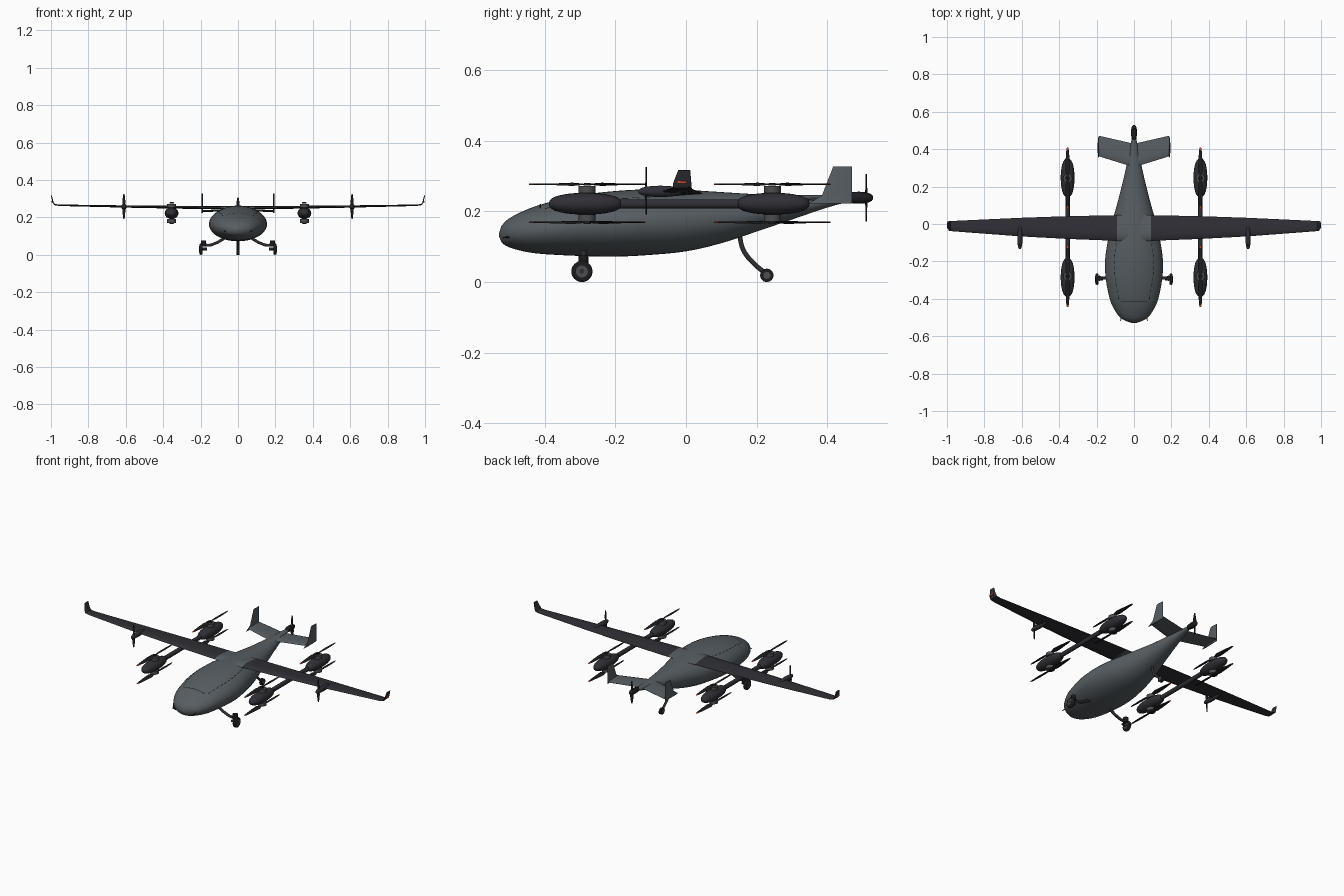
import bpy, bmesh, math
from mathutils import Vector, Matrix

if "Cube" in bpy.data.objects:
    bpy.data.objects.remove(bpy.data.objects["Cube"])


def material(name, rgb):
    m = bpy.data.materials.new(name)
    m.diffuse_color = (*rgb, 1)
    m.use_nodes = True
    m.node_tree.nodes["Principled BSDF"].inputs["Base Color"].default_value = m.diffuse_color
    return m


GREY = material("slate grey", (0.095, 0.112, 0.124))
DARK = material("carbon dark", (0.028, 0.028, 0.036))
BLACK = material("black", (0.012, 0.012, 0.014))
MOTOR = material("motor grey", (0.07, 0.075, 0.08))
ORANGE = material("orange red", (0.55, 0.07, 0.025))


def finish(bm, name, mats, angle=35):
    bmesh.ops.recalc_face_normals(bm, faces=bm.faces)
    me = bpy.data.meshes.new(name)
    bm.to_mesh(me)
    bm.free()
    ob = bpy.data.objects.new(name, me)
    bpy.context.collection.objects.link(ob)
    for m in mats:
        me.materials.append(m)
    bpy.ops.object.select_all(action='DESELECT')
    ob.select_set(True)
    bpy.context.view_layer.objects.active = ob
    bpy.ops.object.shade_smooth_by_angle(angle=math.radians(angle))
    return ob


def add_loft(bm, rings, mat=0):
    """Skin closed rings of points and cap both ends."""
    vs = [[bm.verts.new(p) for p in r] for r in rings]
    n = len(rings[0])
    faces = [bm.faces.new((a[i], a[(i + 1) % n], b[(i + 1) % n], b[i]))
             for a, b in zip(vs, vs[1:]) for i in range(n)]
    faces += [bm.faces.new(vs[0]), bm.faces.new(vs[-1])]
    for f in faces:
        f.material_index = mat
    return faces


def loft(name, rings, mat):
    bm = bmesh.new()
    add_loft(bm, rings)
    return finish(bm, name, [mat])


def oval(y, cx, cz, rx, rz, n=20):
    return [(cx + rx * math.cos(2 * math.pi * i / n), y, cz + rz * math.sin(2 * math.pi * i / n))
            for i in range(n)]


def spindle(name, x, z, y0, y1, rx, rz, mat, power=0.75, n=20):
    rings = []
    for i in range(17):
        a = max(0.02, min(0.98, i / 16)) * math.pi
        k = math.sin(a) ** power
        rings.append(oval(y0 + (y1 - y0) * (1 - math.cos(a)) / 2, x, z, rx * k, rz * k, n))
    return loft(name, rings, mat)


def cylinder(name, centre, r, depth, axis, mat, n=24):
    bm = bmesh.new()
    bmesh.ops.create_cone(bm, cap_ends=True, segments=n, radius1=r, radius2=r, depth=depth)
    q = Vector((0, 0, 1)).rotation_difference(Vector(axis))
    bmesh.ops.transform(bm, matrix=Matrix.Translation(centre) @ q.to_matrix().to_4x4(), verts=bm.verts)
    return finish(bm, name, [mat])


def tube(name, pts, r, mat):
    cu = bpy.data.curves.new(name, 'CURVE')
    cu.dimensions = '3D'
    cu.bevel_depth, cu.bevel_resolution, cu.use_fill_caps = r, 3, True
    sp = cu.splines.new('BEZIER')
    sp.bezier_points.add(len(pts) - 1)
    for b, p in zip(sp.bezier_points, pts):
        b.co = p
        b.handle_left_type = b.handle_right_type = 'AUTO'
    cu.materials.append(mat)
    bpy.context.collection.objects.link(bpy.data.objects.new(name, cu))


# Fuselage: y, half width, bottom, top
BODY = [(-.53, .008, .130, .138), (-.522, .035, .112, .160), (-.50, .074, .098, .181),
        (-.45, .109, .085, .206), (-.40, .130, .079, .223), (-.30, .150, .074, .246),
        (-.20, .155, .072, .258), (-.10, .142, .077, .263), (0, .120, .087, .261),
        (.10, .092, .110, .255), (.20, .066, .143, .249), (.30, .043, .177, .247),
        (.40, .023, .211, .246), (.47, .010, .230, .247)]


def body_at(y):
    k = max(0, min(len(BODY) - 2, sum(s[0] <= y for s in BODY) - 1))
    a, b = BODY[k], BODY[k + 1]
    p, q = BODY[max(k - 1, 0)], BODY[min(k + 2, len(BODY) - 1)]
    h = b[0] - a[0]
    t = (y - a[0]) / h
    out = []
    for c in (1, 2, 3):
        m0 = (b[c] - p[c]) / (b[0] - p[0]) * h
        m1 = (q[c] - a[c]) / (q[0] - a[0]) * h
        out.append((2*t**3 - 3*t*t + 1) * a[c] + (t**3 - 2*t*t + t) * m0
                   + (3*t*t - 2*t**3) * b[c] + (t**3 - t*t) * m1)
    return out


ys = [a[0] + (b[0] - a[0]) * i / 3 for a, b in zip(BODY, BODY[1:]) for i in range(3)] + [.47]
rings = []
for y in ys:
    w, lo, hi = body_at(y)
    rings.append(oval(y, 0, (lo + hi) / 2, w, (hi - lo) / 2, 40))
loft("fuselage", rings, GREY)


# Hatch outline: thin dashes lying on the upper skin
def skin(x, y):
    w, lo, hi = body_at(y)
    return Vector((x, y, (lo + hi) / 2 + (hi - lo) / 2 * math.sqrt(max(0, 1 - (x / w) ** 2)) + .0015))


bm = bmesh.new()


def dash(a, b, wide):
    c = [skin(a[0] + i * wide[0], a[1] + i * wide[1]) for i in (-1, 1)]
    d = [skin(b[0] + i * wide[0], b[1] + i * wide[1]) for i in (1, -1)]
    bm.faces.new([bm.verts.new(p) for p in c + d])


for s in (-1, 1):
    for i in range(11):
        y = -.40 + i * .031
        x = .083 + .022 * math.sin(math.pi * i / 11)
        dash((s * x, y), (s * (x + .001), y + .02), (.002, 0))
for i in range(10):
    dash((-.07 + i * .014, -.413), (-.056 + i * .014, -.413), (0, .002))
finish(bm, "hatch_outline", [BLACK])


# Wings with upswept tips: x, leading y, trailing y, z, thickness, tilt
def foil(x, le, te, z, th, tilt):
    prof = [(0, 0), (.08, .42), (.3, .6), (.65, .38), (1, .03), (1, -.03), (.65, -.2), (.3, -.4), (.08, -.3)]
    return [(x - math.sin(tilt) * v * th, le + (te - le) * u, z + math.cos(tilt) * v * th) for u, v in prof]


WING = [(.09, -.09, .047, .250, .019, 0), (.35, -.08, .042, .253, .015, 0), (.61, -.066, .033, .257, .012, 0),
        (.955, -.04, .017, .264, .008, 0), (.982, -.038, .016, .268, .007, .6),
        (.99, -.036, .015, .282, .006, 1.25), (.998, -.022, .012, .317, .005, 1.35)]
loft("wing_centre", [foil(-.09, *WING[0][1:]), foil(.09, *WING[0][1:])], GREY)


# Two-bladed propeller, built along y around z and then turned
def propeller(name, centre, radius, chord, turn=Matrix(), tips=False):
    bm = bmesh.new()
    spans = [(.06, .45, .3), (.25, 1, .35), (.55, .85, .22), (.92, .5, .12), (1, .3, .1)]
    for s in (-1, 1):
        sections = []
        for d, c, pitch in spans:
            hw = chord * c / 2
            ca, sa = math.cos(pitch * s), math.sin(pitch * s)
            sections.append([(u * ca - v * sa, s * d * radius, u * sa + v * ca)
                             for u, v in ((-hw, 0), (0, .002), (hw, 0), (0, -.002))])
        for f in add_loft(bm, sections):
            if tips and abs(f.calc_center_median().y) > .93 * radius:
                f.material_index = 1
    bmesh.ops.create_cone(bm, cap_ends=True, segments=16, radius1=.011, radius2=.009, depth=.008)
    bmesh.ops.transform(bm, matrix=Matrix.Translation(centre) @ turn, verts=bm.verts)
    finish(bm, name, [BLACK, ORANGE])


UPRIGHT = Matrix.Rotation(math.pi / 2, 4, 'Y') @ Matrix.Rotation(math.pi / 2, 4, 'X')
# Spin axis to y, blade span to z
UPRIGHT = Matrix.Rotation(math.pi / 2, 4, 'X')

for s, side in ((-1, "left"), (1, "right")):
    loft("wing_" + side, [[(s * p[0], p[1], p[2]) for p in foil(*w)] for w in WING], DARK)
    # Marker light on the outer face of the wing tip
    bm = bmesh.new()
    bmesh.ops.create_cube(bm, size=1, matrix=Matrix.Translation((s * .9945, -.012, .283))
                          @ Matrix.Diagonal((.006, .026, .007, 1)))
    finish(bm, "tip_marker_" + side, [ORANGE])

    # Wing propeller and its nacelle
    spindle("wing_nacelle_" + side, s * .61, .257, -.135, -.01, .014, .016, DARK, n=16)
    propeller("wing_propeller_" + side, (s * .61, -.113, .259), .067, .017, UPRIGHT)

    # Lift boom with a pod and paired rotors at each end
    bx = s * .355
    loft("boom_" + side, [oval(y, bx, .221, .012, .013, 16) for y in (-.29, .25)], DARK)
    for cy, cp, end in ((-.28, -.285, "front"), (.245, .247, "rear")):
        tag = end + "_" + side
        spindle("pod_" + tag, bx, .222, cp - .103, cp + .103, .037, .031, DARK)
        for z, mz, lvl in ((.277, .262, "upper"), (.169, .181, "lower")):
            cylinder("motor_%s_%s" % (lvl, tag), (bx, cy, mz), .024, .02, (0, 0, 1), MOTOR)
            propeller("rotor_%s_%s" % (lvl, tag), (bx, cy, z), .165, .027, tips=True)

    # Tailplane half and the upright fin on its end
    loft("tailplane_" + side, [[(s * p[0], p[1], p[2]) for p in foil(x, a, b, z, .009, 0)]
                               for x, a, b, z in ((.005, .305, .43, .235), (.188, .362, .472, .233))], GREY)
    fin = [(.345, .470, .222), (.385, .470, .245), (.417, .470, .327)]
    loft("tail_fin_" + side, [[(s * .19 + v, a + (b - a) * u, z) for u, v in
                               ((0, 0), (.3, .004), (1, .001), (1, -.001), (.3, -.004))] for a, b, z in fin], GREY)

    # Main gear leg, tyre, wheel hub and axle housing
    tube("main_leg_" + side, [(s * .07, -.29, .09), (s * .12, -.29, .062), (s * .165, -.29, .051),
                              (s * .19, -.29, .062)], .008, DARK)
    cylinder("axle_housing_" + side, (s * .185, -.29, .06), .014, .03, (0, 0, 1), BLACK, 16)
    cylinder("main_axle_" + side, (s * .187, -.295, .031), .007, .044, (1, 0, 0), DARK, 12)
    tyre = cylinder("main_tyre_" + side, (s * .198, -.295, .030), .030, .016, (1, 0, 0), BLACK, 32)
    bev = tyre.modifiers.new("round", 'BEVEL')
    bev.width, bev.segments = .005, 2
    cylinder("main_hub_" + side, (s * .198, -.295, .030), .017, .019, (1, 0, 0), MOTOR)

    # Nose probe
    tube("nose_probe_" + side, [(s * .066, -.49, .128), (s * .072, -.518, .126)], .002, BLACK)

# Tail pusher
spindle("pusher_hub", 0, .239, .448, .53, .016, .017, BLACK)
propeller("pusher_propeller", (0, .511, .239), .067, .02, UPRIGHT)

# Tail wheel on its curved leg
tube("tail_leg", [(0, .15, .14), (0, .163, .09), (0, .19, .055), (0, .226, .024)], .007, DARK)
cylinder("tail_tyre", (0, .229, .019), .019, .014, (1, 0, 0), BLACK)
cylinder("tail_hub", (0, .229, .019), .010, .017, (1, 0, 0), MOTOR)
